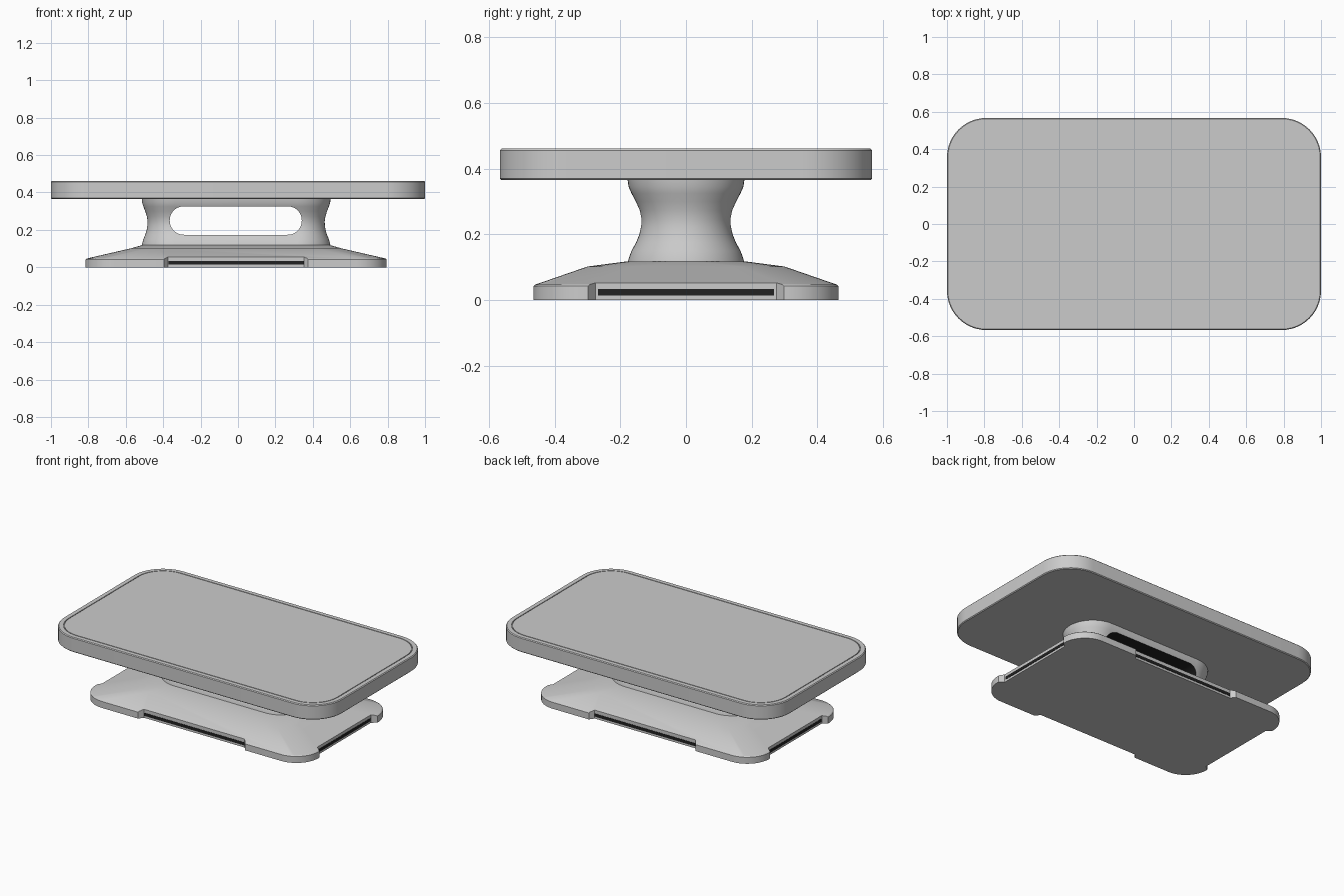
import bpy, bmesh, math

if "Cube" in bpy.data.objects:
    bpy.data.objects.remove(bpy.data.objects["Cube"])

CX = -0.01  # the stand sits slightly off the tabletop centre

dark = bpy.data.materials.new("dark")
dark.diffuse_color = (0.015, 0.015, 0.015, 1)
dark.use_nodes = True
dark.node_tree.nodes["Principled BSDF"].inputs["Base Color"].default_value = dark.diffuse_color
grey = bpy.data.materials.new("grey")
grey.diffuse_color = (0.8, 0.8, 0.8, 1)
grey.use_nodes = True
grey.node_tree.nodes["Principled BSDF"].inputs["Base Color"].default_value = grey.diffuse_color


def make_object(name, bm, mats=()):
    bmesh.ops.recalc_face_normals(bm, faces=bm.faces)
    me = bpy.data.meshes.new(name)
    bm.to_mesh(me)
    bm.free()
    ob = bpy.data.objects.new(name, me)
    bpy.context.collection.objects.link(ob)
    for m in mats:
        me.materials.append(m)
    return ob


def rounded(hx, hy, r, n=12):
    pts = []
    for k, (sx, sy) in enumerate([(1, 1), (-1, 1), (-1, -1), (1, -1)]):
        for i in range(n + 1):
            a = math.pi / 2 * (k + i / n)
            pts.append((sx * (hx - r) + r * math.cos(a), sy * (hy - r) + r * math.sin(a)))
    return pts


def loft(name, rings, cx=0.0, mats=()):
    """Skin a stack of rounded rectangles (half x, half y, radius, z)."""
    bm = bmesh.new()
    loops = [[bm.verts.new((x + cx, y, z)) for x, y in rounded(hx, hy, r)]
             for hx, hy, r, z in rings]
    for a, b in zip(loops, loops[1:]):
        for i in range(len(a)):
            j = (i + 1) % len(a)
            bm.faces.new((a[i], a[j], b[j], b[i]))
    bm.faces.new(loops[0])
    bm.faces.new(loops[-1])
    return make_object(name, bm, mats)


def prism(name, pts, vec, mats=(), index=0):
    bm = bmesh.new()
    face = bm.faces.new([bm.verts.new(p) for p in pts])
    ext = bmesh.ops.extrude_face_region(bm, geom=[face], use_keep_orig=True)
    moved = [v for v in ext["geom"] if isinstance(v, bmesh.types.BMVert)]
    bmesh.ops.translate(bm, verts=moved, vec=vec)
    for f in bm.faces:
        f.material_index = index
    return make_object(name, bm, mats)


def cut(ob, cutter):
    mod = ob.modifiers.new("cut", 'BOOLEAN')
    mod.operation = 'DIFFERENCE'
    mod.solver = 'EXACT'
    mod.object = cutter
    bpy.context.view_layer.objects.active = ob
    bpy.ops.object.modifier_apply(modifier=mod.name)
    bpy.data.objects.remove(cutter)


def smooth(ob, deg):
    bpy.ops.object.select_all(action='DESELECT')
    ob.select_set(True)
    bpy.context.view_layer.objects.active = ob
    bpy.ops.object.shade_smooth_by_angle(angle=math.radians(deg))


# Tabletop: softened slab with a thin groove around the inset panel
TX, TY, TR = 1.0, 0.567, 0.21
top_steps = [(0.005, 0.365), (0.0, 0.370), (0.0, 0.456), (0.005, 0.461),
             (0.032, 0.461), (0.032, 0.455), (0.037, 0.455), (0.037, 0.461)]
tabletop = loft("tabletop", [(TX - d, TY - d, TR - d, z) for d, z in top_steps])
smooth(tabletop, 30)

# Pedestal: waisted stadium column with a dark slot through it
waist = [(0.0, 0.108), (0.003, 0.125), (0.012, 0.15), (0.026, 0.175), (0.036, 0.2),
         (0.041, 0.225), (0.042, 0.245), (0.037, 0.272), (0.025, 0.3), (0.012, 0.325),
         (0.003, 0.345), (0.0, 0.368)]
pedestal = loft("pedestal", [(0.505 - 0.75 * d, 0.178 - d, 0.1779 - d, z) for d, z in waist],
                CX, (grey, dark))
slot = [(x + CX - 0.002, -0.3, z + 0.25) for x, z in rounded(0.353, 0.076, 0.0755)]
cut(pedestal, prism("slot_cutter", slot, (0, 0.6, 0), (grey, dark), 1))
smooth(pedestal, 30)

# Base: low foot with sloped shoulders
BX, BY = 0.805, 0.465
base = loft("base", [(BX, BY, 0.16, 0), (BX, BY, 0.16, 0.042), (BX - 0.006, BY - 0.006, 0.155, 0.047),
                     (0.56, 0.3, 0.14, 0.102), (0.505, 0.178, 0.17, 0.118)], CX)

# Edge notches with flared ends, and the dark strip inside each one
for name, turn, half, edge, strip in [("front", 0, 0.385, BY, 0.362), ("right", 1, 0.298, BX, 0.268),
                                      ("back", 2, 0.385, BY, 0.362), ("left", 3, 0.298, BX, 0.268)]:
    c, s = [(1, 0), (0, 1), (-1, 0), (0, -1)][turn]

    def place(u, v, z):
        return (c * u - s * v + CX, s * u + c * v, z)

    inner = -(edge - 0.03)
    outer = -(edge + 0.02)
    outline = [(-half + 0.022, inner), (half - 0.022, inner), (half, -edge), (half, outer),
               (-half, outer), (-half, -edge)]
    cut(base, prism("notch_cutter", [place(u, v, -0.05) for u, v in outline], (0, 0, 0.3)))
    rect = [(-strip, inner + 0.01), (strip, inner + 0.01), (strip, inner - 0.002), (-strip, inner - 0.002)]
    prism(name + "_strip", [place(u, v, 0.014) for u, v in rect], (0, 0, 0.019), (dark,))
smooth(base, 25)
